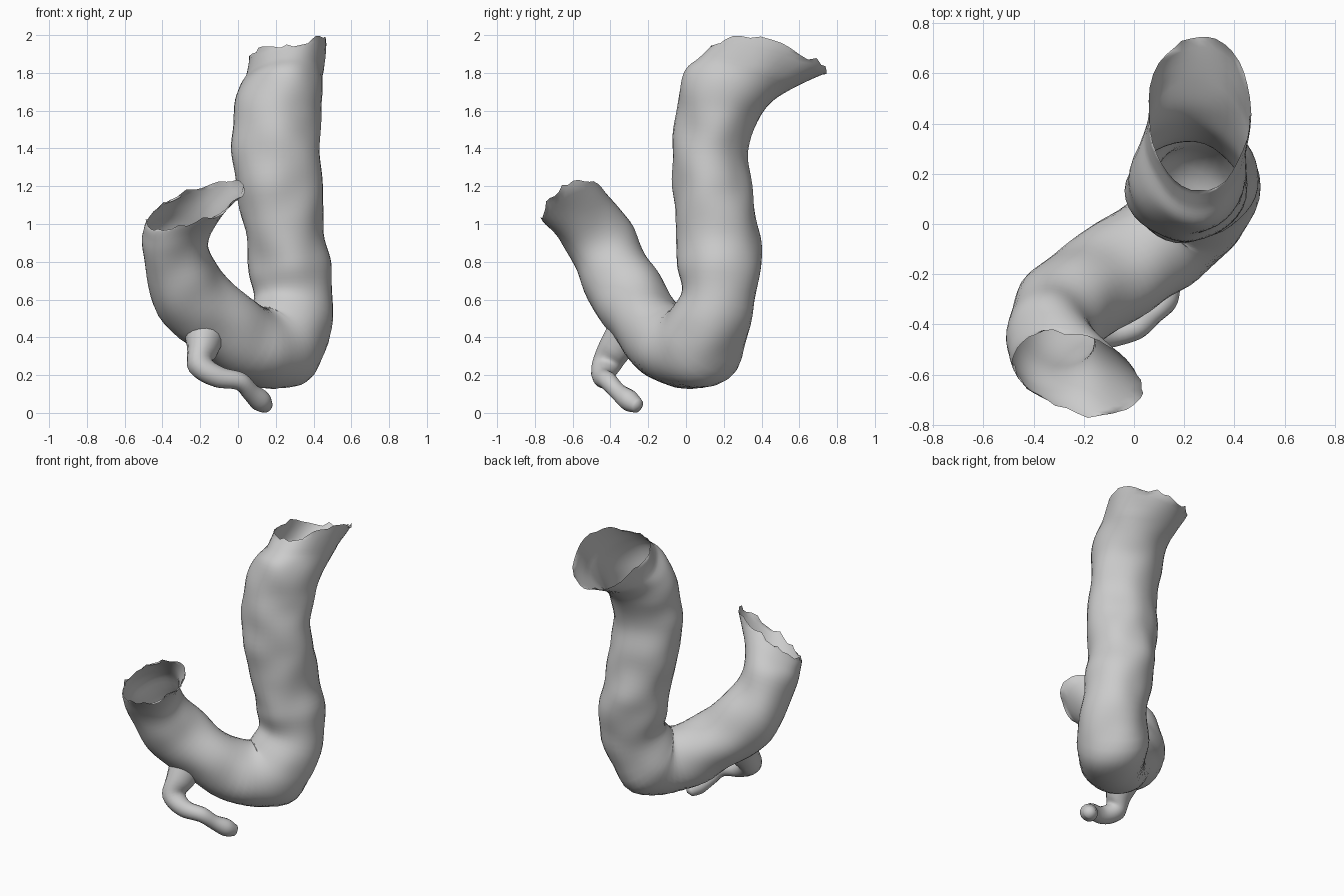
import bpy, bmesh, math, random
from mathutils import Vector, noise

if "Cube" in bpy.data.objects:
    bpy.data.objects.remove(bpy.data.objects["Cube"])

random.seed(4)
X = Vector((1, 0, 0))


def spline(rows, steps):
    """Catmull-Rom through rows of equal length."""
    out = []
    for i in range(len(rows) - 1):
        p = [rows[max(0, min(len(rows) - 1, i + k))] for k in (-1, 0, 1, 2)]
        for s in range(steps):
            t = s / steps
            out.append([0.5 * (2 * b + (c - a) * t + (2 * a - 5 * b + 4 * c - d) * t * t
                               + (3 * b - a - 3 * c + d) * t ** 3) for a, b, c, d in zip(*p)])
    out.append(list(rows[-1]))
    return out


def tube(name, rings, sides, steps, tilts=None, bump=0.0, ragged=0.0, lift=0.0, ref=X, tip=False):
    """Sweep oval rings (x, y, z, side radius, depth radius); tilts override ring directions."""
    tilts = tilts or {}
    rows = []
    for i, r in enumerate(rings):
        a, b = rings[max(i - 1, 0)], rings[min(i + 1, len(rings) - 1)]
        n = Vector(tilts.get(i, Vector(b[:3]) - Vector(a[:3]))).normalized()
        rows.append(list(r) + list(n))
    rows = spline(rows, steps)
    bm = bmesh.new()
    loops = []
    for j, r in enumerate(rows):
        c, n = Vector(r[:3]), Vector(r[5:8]).normalized()
        side = (ref - ref.dot(n) * n).normalized()
        deep = n.cross(side)
        loop = []
        for k in range(sides):
            t = math.tau * k / sides
            d = side * math.cos(t) * r[3] + deep * math.sin(t) * r[4]
            p = c + d
            p += d.normalized() * bump * noise.noise(p * 5)
            # raised sides of the first rim, ragged edge on both rims
            p.z += lift * max(0, 1 - j / steps) * math.cos(t) ** 2
            if j in (0, len(rows) - 1):
                p += n * random.uniform(-ragged, ragged)
            loop.append(bm.verts.new(p))
        loops.append(loop)
    for a, b in zip(loops, loops[1:]):
        for k in range(sides):
            m = (k + 1) % sides
            bm.faces.new((a[k], a[m], b[m], b[k]))
    if tip:
        # rounded closed end
        r = rows[-1]
        apex = bm.verts.new(Vector(r[:3]) + Vector(r[5:8]).normalized() * r[3] * 0.5)
        for k in range(sides):
            bm.faces.new((loops[-1][k], loops[-1][(k + 1) % sides], apex))
    bmesh.ops.recalc_face_normals(bm, faces=bm.faces)
    me = bpy.data.meshes.new(name)
    bm.to_mesh(me)
    bm.free()
    me.polygons.foreach_set("use_smooth", [True] * len(me.polygons))
    ob = bpy.data.objects.new(name, me)
    bpy.context.collection.objects.link(ob)
    return ob


# Main bent tube, from the upper rim down round the elbow to the side rim
tube("bent_tube", [
    (0.26, 0.44, 1.87, 0.205, 0.32),
    (0.25, 0.335, 1.805, 0.205, 0.275),
    (0.23, 0.23, 1.725, 0.215, 0.245),
    (0.205, 0.17, 1.58, 0.23, 0.215),
    (0.20, 0.13, 1.38, 0.23, 0.20),
    (0.215, 0.14, 1.18, 0.225, 0.21),
    (0.25, 0.17, 0.96, 0.205, 0.215),
    (0.28, 0.18, 0.76, 0.215, 0.215),
    (0.29, 0.16, 0.57, 0.205, 0.20),
    (0.23, 0.065, 0.36, 0.235, 0.235),
    (0.09, -0.08, 0.355, 0.205, 0.205),
    (-0.10, -0.21, 0.48, 0.20, 0.19),
    (-0.27, -0.33, 0.67, 0.20, 0.195),
    (-0.33, -0.44, 0.87, 0.18, 0.185),
    (-0.30, -0.52, 1.0, 0.205, 0.175),
    (-0.225, -0.595, 1.10, 0.28, 0.18),
], 36, 6, tilts={0: (0.18, -0.22, -0.97), 1: (0.1, -0.26, -0.97), 2: (0, -0.3, -0.95),
                 3: (0, -0.16, -0.99), 14: (-0.2, -0.42, 0.85), 15: (-0.38, -0.47, 0.8)},
     bump=0.02, ragged=0.02, lift=0.06)

# Thin closed tail hanging under the side branch
tube("tail", [
    (-0.17, -0.28, 0.45, 0.12, 0.12),
    (-0.185, -0.375, 0.34, 0.095, 0.085),
    (-0.195, -0.425, 0.25, 0.08, 0.07),
    (-0.10, -0.44, 0.19, 0.055, 0.055),
    (0.01, -0.41, 0.165, 0.05, 0.05),
    (0.065, -0.36, 0.11, 0.05, 0.052),
    (0.115, -0.30, 0.065, 0.058, 0.058),
    (0.15, -0.25, 0.035, 0.035, 0.035),
], 16, 5, bump=0.01, ref=Vector((0.3, 1, 0)), tip=True)
